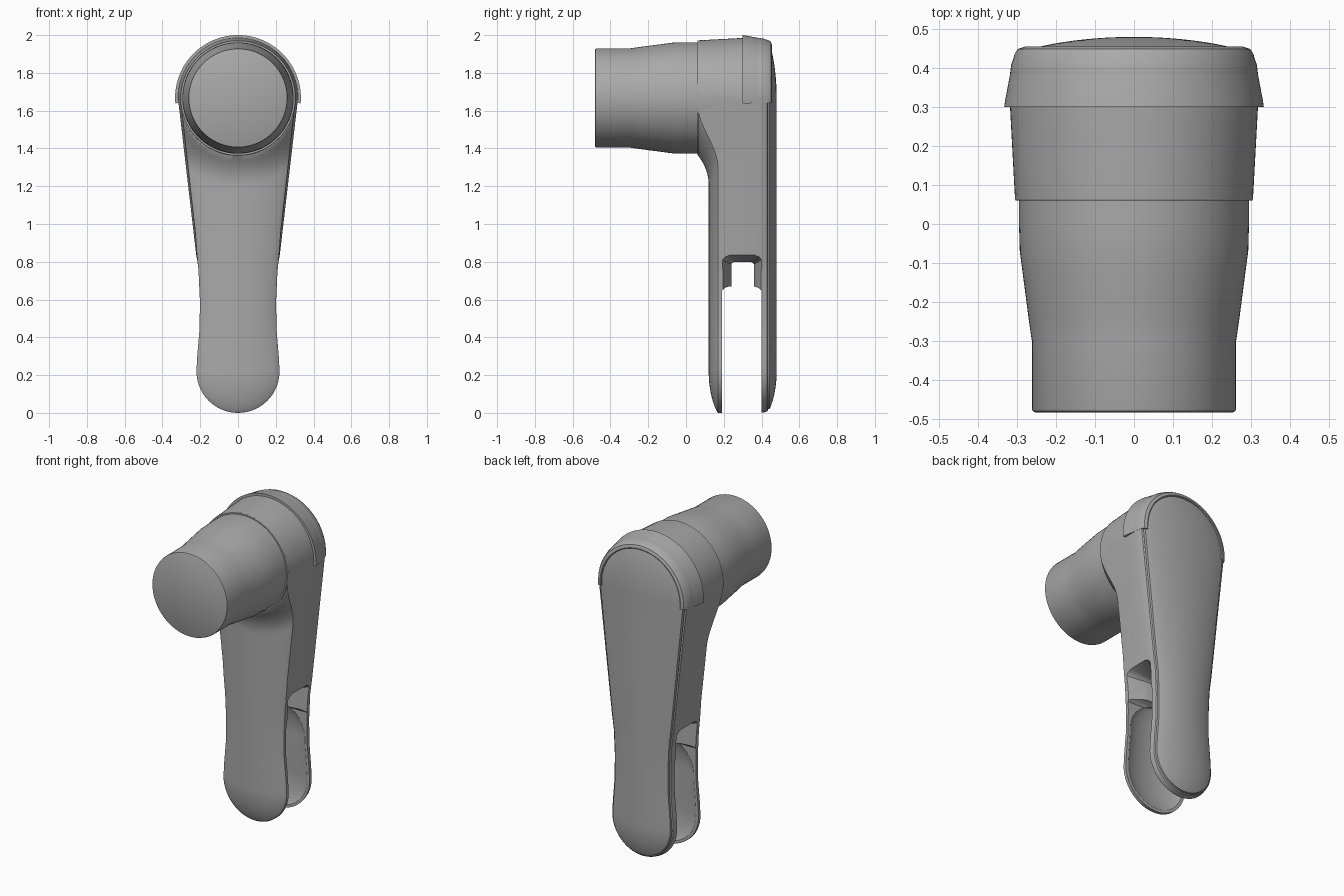
import bpy, bmesh, math
from math import sin, cos, pi

cube = bpy.data.objects.get("Cube")
if cube:
    bpy.data.objects.remove(cube, do_unlink=True)

# One plain grey material
GREY = (0.4, 0.4, 0.4, 1)
mat = bpy.data.materials.new("plain grey")
mat.use_nodes = True
mat.diffuse_color = GREY
bsdf = next(n for n in mat.node_tree.nodes if n.type == 'BSDF_PRINCIPLED')
bsdf.inputs["Base Color"].default_value = GREY
bsdf.inputs["Roughness"].default_value = 0.6

HUB_Z = 1.667      # axis height of the round head
FOOT = 0.22        # centre height of the round foot


def loft(name, rings, ends=True):
    """Skin a list of equal-length closed rings into a solid."""
    bm = bmesh.new()
    rows = [[bm.verts.new(p) for p in ring] for ring in rings]
    n = len(rows[0])
    for a, b in zip(rows, rows[1:]):
        for i in range(n):
            j = (i + 1) % n
            bm.faces.new((a[i], a[j], b[j], b[i]))
    if ends:
        bm.faces.new(rows[0])
        bm.faces.new(rows[-1])
    bmesh.ops.remove_doubles(bm, verts=bm.verts, dist=1e-5)
    bmesh.ops.recalc_face_normals(bm, faces=bm.faces)
    me = bpy.data.meshes.new(name)
    bm.to_mesh(me)
    bm.free()
    me.materials.append(mat)
    ob = bpy.data.objects.new(name, me)
    bpy.context.collection.objects.link(ob)
    return ob


def select(ob):
    bpy.ops.object.select_all(action='DESELECT')
    ob.select_set(True)
    bpy.context.view_layer.objects.active = ob


def smooth(ob, angle=30):
    select(ob)
    bpy.ops.object.shade_smooth_by_angle(angle=math.radians(angle))


def cut(ob, cutter):
    cutter.hide_render = True
    mod = ob.modifiers.new("cut", 'BOOLEAN')
    mod.operation, mod.solver, mod.object = 'DIFFERENCE', 'EXACT', cutter
    select(ob)
    bpy.ops.object.modifier_apply(modifier=mod.name)
    bpy.data.objects.remove(cutter, do_unlink=True)


WIDTHS = [(FOOT, .22), (.3, .216), (.45, .203), (.6, .202), (.75, .209),
          (.85, .223), (HUB_Z, .318)]


def half_width(z):
    for (z0, w0), (z1, w1) in zip(WIDTHS, WIDTHS[1:]):
        if z <= z1:
            return w0 + (w1 - w0) * (z - z0) / (z1 - z0)
    return WIDTHS[-1][1]


def paddle_outline(top):
    """Round-ended outline as (x, spine z, offset from spine)."""
    r = half_width(top)
    steps = int((top - FOOT) / 0.025)
    half = [(FOOT * sin(a), FOOT, -FOOT * cos(a))
            for a in (pi / 2 * i / 14 for i in range(14))]
    for i in range(steps + 1):
        z = FOOT + (top - FOOT) * i / steps
        half.append((half_width(z), z, 0))
    half += [(r * cos(a), top, r * sin(a))
             for a in (pi / 2 * i / 20 for i in range(1, 20))]
    half.append((0, top, r))
    return half + [(-x, s, d) for x, s, d in half[-2:0:-1]]


def dome(t):
    return max(0, 1 - t * t) ** 0.8


def front_y(t, x, z):
    """Domed front that flares out to meet the round collar."""
    y = 0.17 - 0.05 * dome(t)
    s = min(1, max(0, (math.hypot(x, z - HUB_Z) - 0.305) / 0.15))
    return y - (y - 0.065) * (1 - s) ** 2


# Handle body: rings run from front spine, over the edge, to back spine
outline = paddle_outline(HUB_Z)
rings = []
for i in range(25):
    t = sin(pi / 2 * i / 24)
    ring = []
    for x, s, d in outline:
        k = t * (1 - 0.04 * min(1, max(0, (s - 0.75) / 0.2)))
        ring.append((x * k, front_y(t, x * k, s + d * k), s + d * k))
    rings.append(ring)
back = [(1, .30), (1, .385), (.99, .41), (.965, .43), (.935, .435),
        (.93, .425), (.915, .425)]
back += [(t, 0.43 + 0.05 * dome(t)) for t in
         (0.91 * cos(pi / 2 * i / 14) for i in range(14))]
back.append((0, 0.48))
rings += [[(x * t, y, s + d * t) for x, s, d in outline] for t, y in back]
body = loft("handle_body", rings, ends=False)


# Clamp slot between the two prongs
def block(y0, y1, z0, z1, x, chamfer=0.0):
    return [(x, y0, z0), (x, y1, z0), (x, y1, z1 - chamfer * .6),
            (x, y1 - chamfer * .4, z1 - chamfer * .2), (x, y1 - chamfer, z1),
            (x, y0 + chamfer, z1), (x, y0 + chamfer * .4, z1 - chamfer * .2),
            (x, y0, z1 - chamfer * .6)]


cut(body, loft("slot_cutter", [block(.19, .40, -.1, .67, x, .04) for x in (-.5, .5)]))

# Flared notch above the slot, open on both sides
cut(body, loft("notch_cutter", [
    block(.17, .42, .5, .85, -.27, .05), block(.24, .36, .5, .80, -.1, .02),
    block(.24, .36, .5, .80, .1, .02), block(.17, .42, .5, .85, .27, .05)]))

# Hollow inner faces of the prongs
inner = paddle_outline(0.48)
levels = [sin(pi / 2 * i / 10) for i in range(11)]
lens = [(t, 0.191 - 0.042 * dome(t)) for t in levels]
lens += [(t, 0.399 + 0.042 * dome(t)) for t in reversed(levels)]
cut(body, loft("hollow_cutter", [
    [(x * t * .92, y, s + d * t * .92) for x, s, d in inner] for t, y in lens],
    ends=False))
smooth(body)


# Round head: stepped tube and collar
def lathe(name, profile, count=96):
    ob = loft(name, [[(r * cos(2 * pi * i / count), y, HUB_Z + r * sin(2 * pi * i / count))
                      for i in range(count)] for r, y in profile])
    smooth(ob)
    return ob


lathe("head_tube", [(.254, -.483), (.26, -.48), (.262, -.473), (.262, -.30),
                    (.27, -.245), (.285, -.13), (.293, -.07), (.295, .0), (.295, .15)])
lathe("head_collar", [(.303, .06), (.305, .063), (.308, .15)])

# Arched cap over the top of the head
profile = [(.333, .30), (.331, .315), (.315, .40), (.307, .435), (.298, .449),
           (.28, .455), (.275, .453), (.27, .43), (.27, .30)]
start, steps = -0.085, 64
sweep = []
for i in range(steps + 1):
    a = start + (pi - 2 * start) * i / steps
    sweep.append([(r * cos(a), y, HUB_Z + r * sin(a)) for r, y in profile])
smooth(loft("top_cap", sweep))
